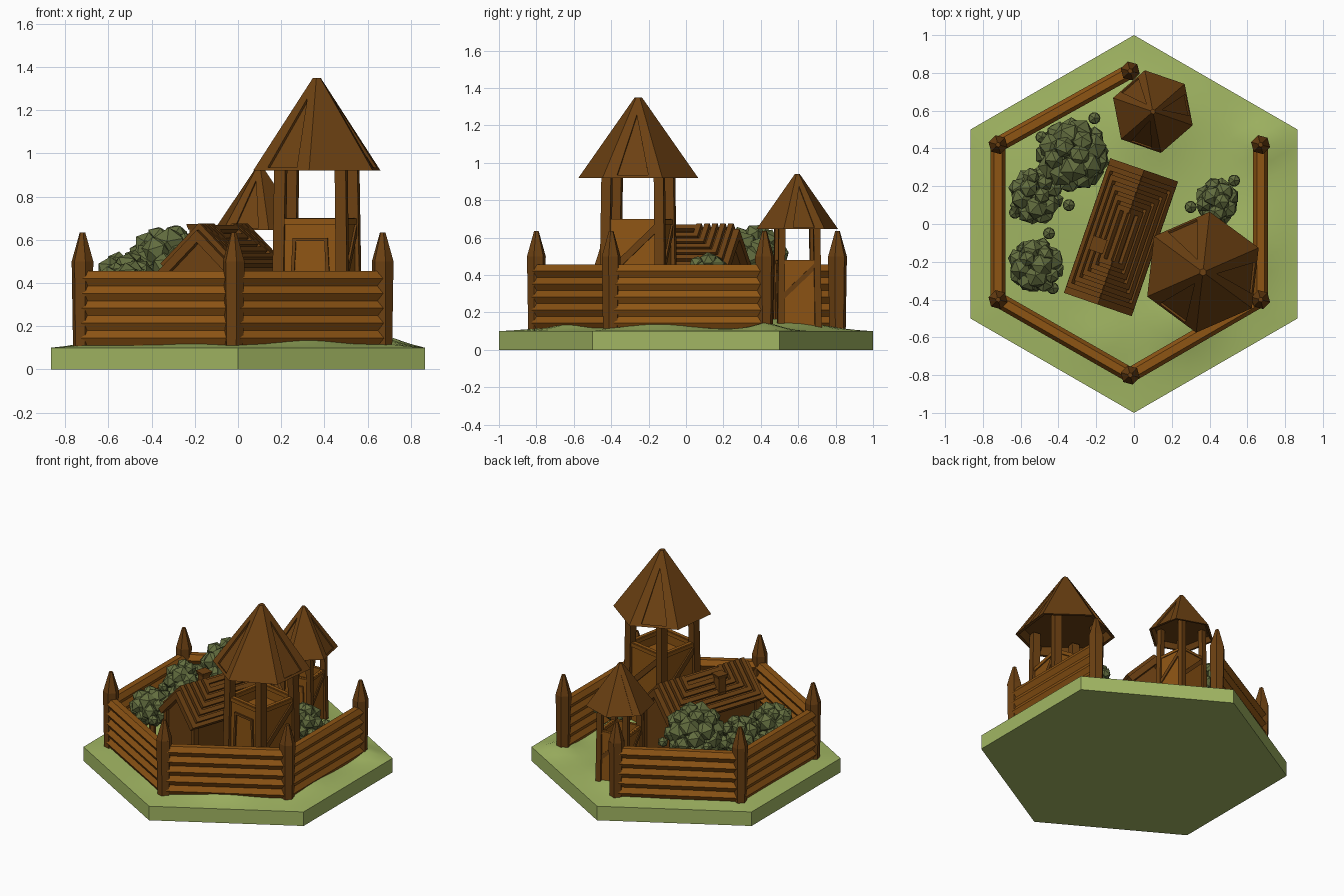
import bpy, bmesh, random
from math import radians, sin, cos, pi, exp, atan2, hypot
from mathutils import Matrix, Vector

if "Cube" in bpy.data.objects:
    bpy.data.objects.remove(bpy.data.objects["Cube"])

random.seed(4)
T = lambda x, y, z: Matrix.Translation((x, y, z))
R = lambda deg, ax: Matrix.Rotation(radians(deg), 4, ax)


def material(name, col):
    m = bpy.data.materials.new(name)
    m.diffuse_color = (*col, 1)
    m.use_nodes = True
    m.node_tree.nodes["Principled BSDF"].inputs["Base Color"].default_value = m.diffuse_color
    return m


GRASS = material("grass", (0.36, 0.47, 0.125))
WOOD = material("wood", (0.27, 0.09, 0.007))
DARK = material("dark_wood", (0.15, 0.052, 0.006))
LEAF = material("leaves", (0.125, 0.155, 0.05))


def emit(name, bm, mat):
    bmesh.ops.recalc_face_normals(bm, faces=bm.faces[:])
    me = bpy.data.meshes.new(name)
    bm.to_mesh(me)
    bm.free()
    ob = bpy.data.objects.new(name, me)
    me.materials.append(mat)
    bpy.context.collection.objects.link(ob)
    return ob


def box(bm, M, sx, sy, sz):
    bmesh.ops.create_cube(bm, size=1, matrix=M @ Matrix.Diagonal((sx, sy, sz, 1)))


def cone(bm, M, r1, r2, h, n=6):
    bmesh.ops.create_cone(bm, cap_ends=True, segments=n, radius1=r1, radius2=r2, depth=h, matrix=M)


# hexagonal ground tile with soft mounds
bumps = [(0.25, -0.5, 0.05, 0.2), (0.05, 0.52, 0.05, 0.22), (0.72, 0.47, 0.05, 0.12), (0.6, -0.15, 0.04, 0.2),
         (-0.1, 0, 0.03, 0.4), (-0.15, -0.6, 0.02, 0.15), (-0.5, 0.2, 0.02, 0.3)]
bm = bmesh.new()
c = bm.verts.new((0, 0, 0.1))
rim = [bm.verts.new((cos(pi / 6 + i * pi / 3), sin(pi / 6 + i * pi / 3), 0.1)) for i in range(6)]
for i in range(6):
    bm.faces.new((c, rim[i], rim[(i + 1) % 6]))
bmesh.ops.subdivide_edges(bm, edges=bm.edges[:], cuts=11, use_grid_fill=True)
for v in bm.verts:
    edge = max(abs(v.co.x * cos(i * pi / 3) + v.co.y * sin(i * pi / 3)) for i in range(3)) / 0.866
    fade = min(1, max(0, (1 - edge) / 0.2))
    v.co.z += fade * (0.012 + sum(h * exp(-((v.co.x - x)**2 + (v.co.y - y)**2) / s**2) for x, y, h, s in bumps))
for f in bm.faces:
    f.smooth = True
ext = bmesh.ops.extrude_edge_only(bm, edges=[e for e in bm.edges if e.is_boundary])["geom"]
for v in ext:
    if isinstance(v, bmesh.types.BMVert):
        v.co.z = 0
bmesh.ops.edgeloop_fill(bm, edges=[e for e in bm.edges if e.is_boundary])
for e in bm.edges:
    if len(e.link_faces) == 2 and e.calc_face_angle(0) > 0.8:
        e.smooth = False
emit("ground", bm, GRASS)

# palisade posts and log walls, with the back right side left open
corners = [(0.67, 0.42), (0.67, -0.4), (-0.02, -0.8), (-0.72, -0.4), (-0.72, 0.42), (-0.02, 0.81)]
bm = bmesh.new()
for x, y in corners:
    P = T(x, y, 0) @ R(15, 'Z')
    cone(bm, P @ T(0, 0, 0.29), 0.045, 0.052, 0.42)
    cone(bm, P @ T(0, 0, 0.567), 0.052, 0.013, 0.135)
emit("palisade_posts", bm, DARK)
bm = bmesh.new()
for (x, y), (u, v) in zip(corners, corners[1:]):
    L, a = hypot(u - x, v - y), atan2(v - y, u - x)
    for k in range(5):
        M = T((x + u) / 2, (y + v) / 2, 0.145 + 0.069 * k) @ Matrix.Rotation(a, 4, 'Z') @ R(90, 'Y')
        cone(bm, M, 0.04, 0.04, L - 0.03)
emit("palisade_logs", bm, WOOD)


# watchtower: posts, boarded box, braces and hexagonal roof
def tower(name, x, y, turn, a, w, box_top, eave, apex, rad, phase):
    F = T(x, y, 0) @ R(turn, 'Z')
    z0 = 0.12
    bm = bmesh.new()
    for sx in (-1, 1):
        for sy in (-1, 1):
            top, bot = F @ Vector((sx * a * 0.98, sy * a * 0.98, eave + 0.04)), F @ Vector((sx * a * 1.06, sy * a * 1.06, z0))
            d = top - bot
            M = Matrix.Translation((top + bot) / 2) @ Vector((0, 0, 1)).rotation_difference(d).to_matrix().to_4x4() @ R(turn, 'Z')
            box(bm, M, w, w, d.length)
    emit(name + "_posts", bm, DARK)
    walls, trim = bmesh.new(), bmesh.new()
    h = box_top - z0
    for i in range(4):
        S = F @ R(90 * i, 'Z')
        box(walls, S @ T(0, -a, z0 + h / 2), 2 * a, w * 0.4, h)
        box(walls, S @ T(0, -a, box_top - w * 0.3), 2 * a, w * 0.7, w * 0.5)
        if i == 0:   # doorway frame
            dh = h * 0.83
            for s in (-1, 1):
                box(trim, S @ T(s * a * 0.6, -a - w * 0.25, z0 + dh / 2) @ R(-s * 3, 'Y'), w * 0.3, w * 0.3, dh)
            box(trim, S @ T(0, -a - w * 0.25, z0 + dh), a * 1.15, w * 0.3, w * 0.3)
        else:        # diagonal brace
            rise = min(h * 0.85, 1.9 * a)
            zc = box_top - rise / 2 - w * 0.6
            box(trim, S @ T(0, -a - w * 0.25, zc) @ Matrix.Rotation(-atan2(rise, 2 * a), 4, 'Y'),
                hypot(rise, 2 * a) * 0.95, w * 0.3, w * 0.7)
    box(walls, F @ T(0, 0, box_top - 0.1), 2 * a, 2 * a, 0.02)
    emit(name + "_walls", walls, WOOD)
    emit(name + "_trim", trim, DARK)
    # roof faces, every second one with a recessed triangular panel
    bm = bmesh.new()
    V = lambda p: bm.verts.new(p)
    ctr = Vector((x, y, eave))
    out = [Vector((cos(radians(phase + 60 * i)), sin(radians(phase + 60 * i)), 0)) for i in range(6)]
    lip = Vector((0, 0, apex - eave))
    rings = [[V(ctr + o * r + up) for o in out] for r, up in
             ((rad * 0.06, lip), (rad, lip * 0), (rad * 0.93, lip * 0), (rad * 0.84, lip * 0.11))]
    bm.faces.new(rings[0])
    bm.faces.new(rings[3])
    for k in range(3):
        for i in range(6):
            j = (i + 1) % 6
            A, B, C, D = rings[k + 1][i], rings[k + 1][j], rings[k][j], rings[k][i]
            if k or i % 2 == 0:
                bm.faces.new((A, B, C, D))
                continue
            base, top = (A.co + B.co) / 2, (C.co + D.co) / 2
            half, up = (B.co - A.co) / 2, top - base
            tri = [base - half * 0.52 + up * 0.035, base + half * 0.52 + up * 0.035, base + up * 0.78]
            n = half.cross(up).normalized() * rad * 0.04
            o1, i1 = [V(p) for p in tri], [V(p - n) for p in tri]
            for f in ((A, B, o1[1], o1[0]), (B, C, o1[2], o1[1]), (C, D, o1[2]), (D, A, o1[0], o1[2]), i1):
                bm.faces.new(f)
            for q in range(3):
                bm.faces.new((o1[q], o1[(q + 1) % 3], i1[(q + 1) % 3], i1[q]))
    emit(name + "_roof", bm, DARK)


tower("tall_tower", 0.365, -0.255, -11, 0.145, 0.052, 0.70, 0.92, 1.35, 0.322, 23.6 - 120)
tower("small_tower", 0.10, 0.595, 6.4, 0.095, 0.036, 0.48, 0.645, 0.94, 0.223, 41 - 120)

# longhouse: walls with gables
H = T(-0.069, -0.07, 0) @ R(-19, 'Z')
hw, hl, ridge, eave = 0.19, 0.377, 0.645, 0.455
bm = bmesh.new()
prof = [(-0.15, 0.1), (0.15, 0.1), (0.15, 0.47), (0, 0.61), (-0.15, 0.47)]
f = bm.faces.new([bm.verts.new(H @ Vector((px, -0.335, pz))) for px, pz in prof])
ext = bmesh.ops.extrude_face_region(bm, geom=[f])["geom"]
bmesh.ops.translate(bm, verts=[v for v in ext if isinstance(v, bmesh.types.BMVert)], vec=H.to_3x3() @ Vector((0, 0.67, 0)))
for sx in (-1, 1):
    for sy in (-1, 1):
        box(bm, H @ T(sx * 0.15, sy * 0.335, 0.28), 0.035, 0.035, 0.36)
emit("house_walls", bm, DARK)

# house roof: two slabs carrying nested raised frames
bm = bmesh.new()
slope, pitch = hypot(hw, ridge - eave), atan2(ridge - eave, hw)
for s in (0, 1):
    # local x runs from the ridge down the slope
    S = H @ R(180 * s, 'Z') @ T(0, 0, ridge) @ Matrix.Rotation(pitch, 4, 'Y')
    box(bm, S @ T(slope / 2, 0, -0.02), slope, 2 * hl, 0.04)
    for k in range(5):
        L, d, w = hl - 0.035 - 0.045 * k, slope - 0.025 - 0.042 * k, 0.028
        box(bm, S @ T(d - w / 2, 0, 0.009), w, 2 * L, 0.03)
        for e in (-1, 1):
            box(bm, S @ T(d / 2 - 0.01, e * (L - w / 2), 0.009), d + 0.02, w, 0.03)
    box(bm, S @ T(0.005, 0, 0.009), 0.03, 0.3, 0.03)
emit("house_roof", bm, DARK)

# chimney with a slightly flared cap
bm = bmesh.new()
C = T(-0.19, -0.11, 0) @ R(-19, 'Z')
box(bm, C @ T(0, 0, 0.57), 0.055, 0.055, 0.17)
cone(bm, C @ T(0, 0, 0.66) @ R(45, 'Z'), 0.045, 0.055, 0.025, 4)
emit("chimney", bm, DARK)


# bushes: short trunk under a clump of faceted balls
def bush(name, x, y, rx, ry, base, top, n, r0, sprigs):
    bm = bmesh.new()
    cz, rz = (base + top) / 2, (top - base) / 2
    for i in range(n):
        u = 1 - 2 * (i + 0.5) / n
        a, q = i * 2.4, (1 - u * u)**0.5
        r = r0 * random.uniform(0.75, 1.15)
        p = Vector((x + (rx - r) * q * cos(a), y + (ry - r) * q * sin(a), cz + (rz - r) * u))
        M = Matrix.Translation(p) @ R(random.uniform(0, 360), 'Z') @ R(random.uniform(0, 90), 'X')
        bmesh.ops.create_icosphere(bm, subdivisions=1, radius=r, matrix=M)
    for sx, sy in sprigs:   # stray sprigs
        bmesh.ops.create_icosphere(bm, subdivisions=1, radius=0.036, matrix=T(sx, sy, cz - 0.03))
    emit(name, bm, LEAF)
    bm = bmesh.new()
    cone(bm, T(x, y, (base + 0.15) / 2), 0.025, 0.02, base + 0.05, 6)
    emit(name + "_trunk", bm, DARK)


bush("bush_large", -0.325, 0.365, 0.205, 0.205, 0.27, 0.68, 32, 0.072, [(-0.21, 0.56), (-0.49, 0.46)])
bush("bush_left", -0.52, 0.15, 0.155, 0.165, 0.25, 0.56, 22, 0.06, [(-0.345, 0.1), (-0.63, 0.06)])
bush("bush_front", -0.52, -0.22, 0.16, 0.155, 0.24, 0.51, 22, 0.06, [(-0.45, -0.05), (-0.43, -0.34)])
bush("bush_right", 0.44, 0.12, 0.125, 0.135, 0.24, 0.53, 18, 0.052, [(0.3, 0.09), (0.53, 0.23)])
